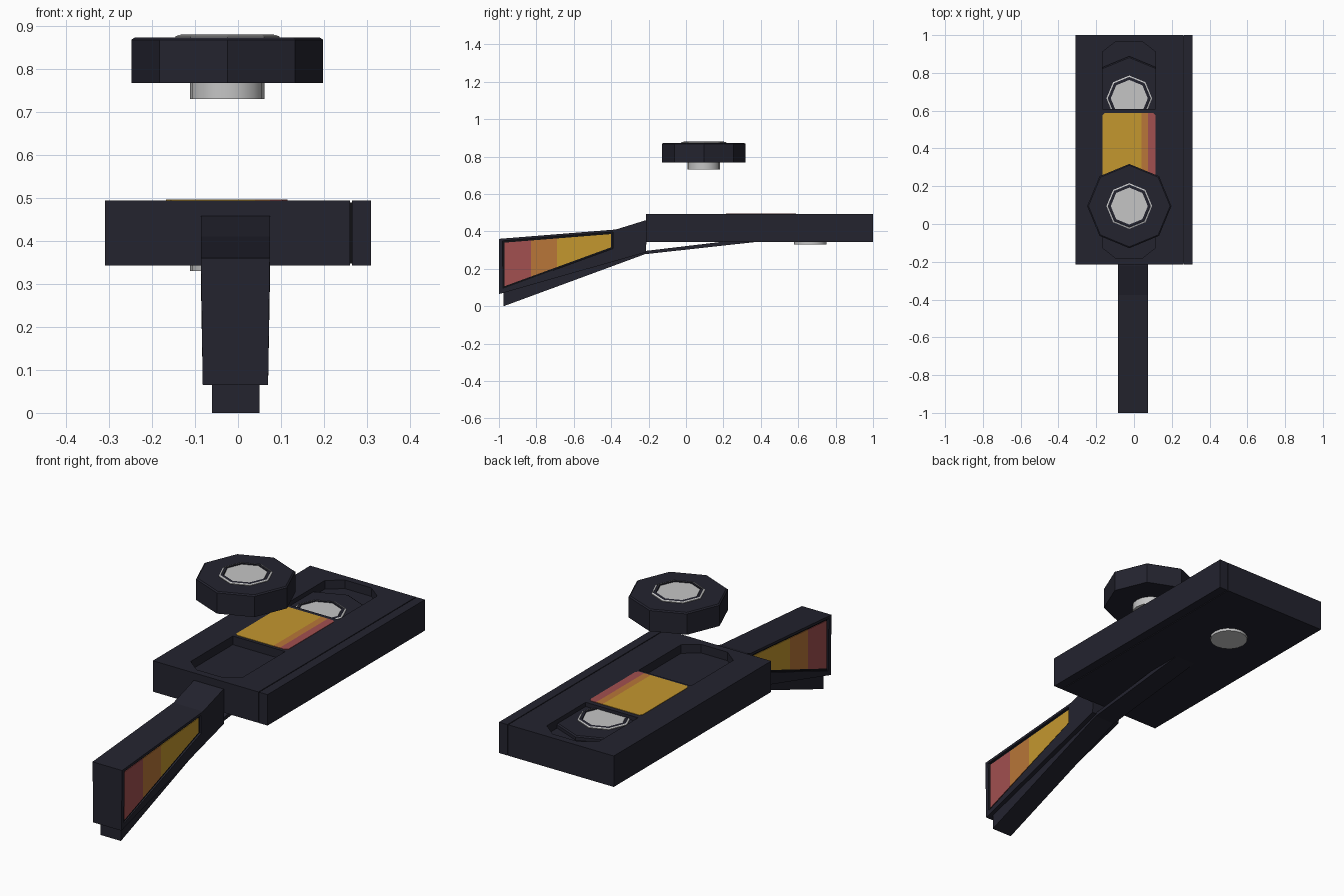
import bpy, bmesh
from math import cos, sin, pi

cube = bpy.data.objects.get("Cube")
if cube:
    bpy.data.objects.remove(cube, do_unlink=True)


def material(name, rgb):
    m = bpy.data.materials.new(name)
    m.use_nodes = True
    m.diffuse_color = (*rgb, 1)
    m.node_tree.nodes["Principled BSDF"].inputs["Base Color"].default_value = (*rgb, 1)
    return m


NAVY = material("dark navy", (0.017, 0.017, 0.028))
BLACK = material("near black", (0.005, 0.005, 0.007))
METAL = material("light metal", (0.56, 0.56, 0.56))
YELLOW = material("golden yellow", (0.55, 0.31, 0.028))
ORANGE = material("burnt orange", (0.48, 0.18, 0.04))
RED = material("dusty red", (0.36, 0.08, 0.08))


def finish(bm, name, mat):
    bmesh.ops.recalc_face_normals(bm, faces=bm.faces)
    mesh = bpy.data.meshes.new(name)
    bm.to_mesh(mesh)
    bm.free()
    mesh.materials.append(mat)
    obj = bpy.data.objects.new(name, mesh)
    bpy.context.collection.objects.link(obj)
    return obj


def prism(name, outline, axis, lo, hi, mat):
    """Extrude an outline along x (points are y, z) or z (points are x, y)."""
    bm = bmesh.new()
    place = (lambda p, d: (d, *p)) if axis == "x" else (lambda p, d: (*p, d))
    ends = [[bm.verts.new(place(p, d)) for p in outline] for d in (lo, hi)]
    for ring in ends:
        bm.faces.new(ring)
    for i in range(len(outline)):
        j = (i + 1) % len(outline)
        bm.faces.new((ends[0][i], ends[0][j], ends[1][j], ends[1][i]))
    return finish(bm, name, mat)


def rect(x0, x1, y0, y1):
    return [(x0, y0), (x1, y0), (x1, y1), (x0, y1)]


def lathe(name, profile, centre, mat, sides=8, closed=False):
    """Spin (radius, height) points around a vertical axis; ends are capped."""
    bm = bmesh.new()
    rings = [[bm.verts.new((centre[0] + r * cos(2 * pi * k / sides),
                            centre[1] + r * sin(2 * pi * k / sides),
                            centre[2] + h)) for k in range(sides)]
             for r, h in profile]
    pairs = list(zip(rings, rings[1:]))
    if closed:
        pairs.append((rings[-1], rings[0]))
    else:
        bm.faces.new(rings[0])
        bm.faces.new(rings[-1])
    for a, b in pairs:
        for k in range(sides):
            n = (k + 1) % sides
            bm.faces.new((a[k], a[n], b[n], b[k]))
    return finish(bm, name, mat)


def cut(obj, cutter):
    mod = obj.modifiers.new("cut", "BOOLEAN")
    mod.operation = "DIFFERENCE"
    mod.solver = "EXACT"
    mod.object = cutter
    bpy.context.view_layer.objects.active = obj
    bpy.ops.object.modifier_apply(modifier=mod.name)
    bpy.data.objects.remove(cutter, do_unlink=True)


# Flat body with a separate side strip
BOTTOM, TOP = 0.343, 0.494
body = prism("body_plate", rect(-0.31, 0.261, -0.215, 1), "z", BOTTOM, TOP, NAVY)
prism("side_strip", rect(0.265, 0.31, -0.215, 1), "z", BOTTOM, TOP, NAVY)
prism("strip_joint", rect(0.255, 0.27, -0.21, 0.995), "z", BOTTOM + 0.005, TOP - 0.005, BLACK)

# Pockets with chamfered ends, either side of the central bridge
LEFT, RIGHT = -0.168, 0.115
for inner, outer, side in ((0.2, -0.18, -1), (0.61, 0.965, 1)):
    shoulder = outer - side * 0.055
    pocket = [(LEFT, inner), (LEFT, shoulder), (LEFT + 0.07, outer),
              (RIGHT - 0.07, outer), (RIGHT, shoulder), (RIGHT, inner)]
    cut(body, prism("pocket_cutter", pocket, "z", 0.452, 0.6, NAVY))

# Coloured cover on the bridge, in three lengthwise bands with clipped corners
Y0, Y1, C = 0.215, 0.587, 0.012
bands = (
    ("cover_yellow", YELLOW, [(LEFT + C, Y0), (0.04, Y0), (0.04, Y1), (LEFT + C, Y1),
                              (LEFT, Y1 - C), (LEFT, Y0 + C)]),
    ("cover_orange", ORANGE, rect(0.04, 0.075, Y0, Y1)),
    ("cover_red", RED, [(0.075, Y0), (RIGHT - C, Y0), (RIGHT, Y0 + C),
                        (RIGHT, Y1 - C), (RIGHT - C, Y1), (0.075, Y1)]),
)
for name, mat, outline in bands:
    prism(name, outline, "z", TOP - 0.004, TOP + 0.002, mat)

# Two identical octagonal buttons: one floating, one seated in the rear pocket
for label, y, z in (("floating", 0.095, 0.73), ("seated", 0.665, 0.33)):
    centre = (-0.025, y, z)
    lathe(label + "_button", [(0.223, 0.037), (0.223, 0.138), (0.216, 0.143),
                              (0.121, 0.143), (0.108, 0.15), (0.1, 0.15), (0.1, 0.143)],
          centre, NAVY)
    lathe(label + "_button_cap", [(0.098, 0.14), (0.098, 0.148)], centre, METAL)
    lathe(label + "_button_trim", [(0.114, 0.142), (0.121, 0.142), (0.121, 0.146),
                                   (0.114, 0.149)], centre, METAL, closed=True)
    stem = lathe(label + "_button_stem", [(0.087, 0), (0.087, 0.05)], centre, METAL, sides=16)
    for face in stem.data.polygons:
        face.use_smooth = abs(face.normal.z) < 0.5

# Handle arm with a window through it
MID = -0.006
arm = prism("handle_arm", [(-1, 0.065), (-0.215, 0.288), (-0.205, 0.458),
                           (-0.22, 0.458), (-0.375, 0.41), (-1, 0.36)],
            "x", MID - 0.08, MID + 0.08, NAVY)
for v in arm.data.vertices:
    if v.co.z < 0.1:
        v.co.x = MID + (v.co.x - MID) * 0.95


def window(y0, y1, grow=0.0):
    low = lambda y: 0.107 + (y + 0.97) * 0.365 - grow
    high = lambda y: 0.34 + (y + 0.97) * 0.08 + grow
    return [(y0, low(y0)), (y1, low(y1)), (y1, high(y1)), (y0, high(y0))]


frame = window(-0.98, -0.39, 0.01)
cut(arm, prism("window_cutter", frame, "x", -0.3, 0.3, NAVY))
prism("window_backing", frame, "x", MID - 0.07, MID + 0.07, BLACK)
edges = (-0.97, -0.83, -0.69, -0.4)
for name, mat, a, b in zip(("red", "orange", "yellow"), (RED, ORANGE, YELLOW), edges, edges[1:]):
    prism("window_" + name, window(a, b), "x", MID - 0.073, MID + 0.073, mat)

# Narrow rail under the arm, running back to the underside of the body
prism("under_rail", [(-0.975, 0), (-0.22, 0.278), (0.37, 0.343), (0.2, 0.345),
                     (-0.22, 0.295), (-0.975, 0.085)], "x", -0.06, 0.05, NAVY)
